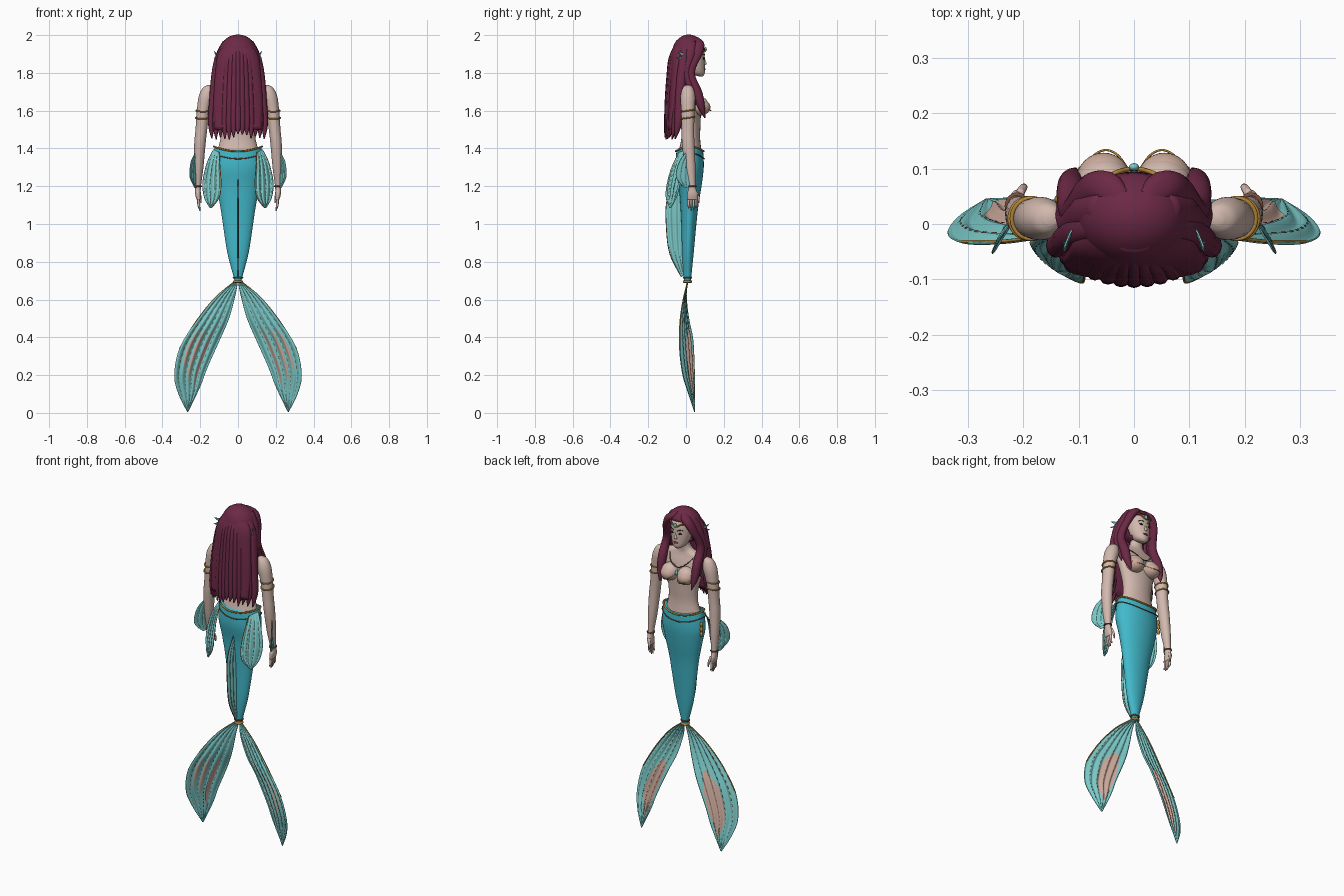
import bpy, bmesh, math, random
from mathutils import Vector

random.seed(4)
if "Cube" in bpy.data.objects:
    bpy.data.objects.remove(bpy.data.objects["Cube"], do_unlink=True)


def material(name, *rgb):
    m = bpy.data.materials.new(name)
    m.use_nodes = True
    m.diffuse_color = (*rgb, 1)
    m.node_tree.nodes["Principled BSDF"].inputs["Base Color"].default_value = (*rgb, 1)
    return m


HAIR = material("wine hair", .15, .022, .06)
SKIN = material("pale skin", .64, .48, .42)
PEACH = material("peach membrane", .6, .4, .33)
TAIL = material("turquoise tail", .055, .49, .6)
FIN = material("pale teal fin", .2, .6, .59)
GOLD = material("gold", .45, .24, .04)
BROWN = material("brown bead", .2, .08, .05)
DARK = material("dark eye", .02, .015, .02)
LIPS = material("plum lips", .2, .03, .05)


def sample(pts, t):
    """Smooth point at t in 0..1 on a path of vectors of any size."""
    n = len(pts) - 1
    i = min(int(t * n), n - 1)
    f = t * n - i
    p = [Vector(pts[min(max(k, 0), n)]) for k in (i - 1, i, i + 1, i + 2)]
    return (p[1] * 2 + (p[2] - p[0]) * f + (p[0] * 2 - p[1] * 5 + p[2] * 4 - p[3]) * f ** 2
            + (p[1] * 3 - p[0] - p[2] * 3 + p[3]) * f ** 3) / 2


def finish(name, bm, mat, paired=False, thick=0):
    bmesh.ops.recalc_face_normals(bm, faces=bm.faces)
    me = bpy.data.meshes.new(name)
    bm.to_mesh(me)
    bm.free()
    me.materials.append(mat)
    me.shade_smooth()
    return place(name, me, paired, thick)


def place(name, data, paired, thick=0):
    ob = bpy.data.objects.new(name, data)
    bpy.context.collection.objects.link(ob)
    if thick:
        s = ob.modifiers.new("thickness", "SOLIDIFY")
        s.thickness, s.offset = thick, 0
    if paired:
        ob.modifiers.new("other side", "MIRROR")
    return ob


def loft(name, rings, mat, paired=False, n=24, steps=5, dip=0):
    """Skin over level oval rings given as (x, y, z, rx, ry)."""
    bm = bmesh.new()
    rows = []
    total = (len(rings) - 1) * steps
    for k in range(total + 1):
        x, y, z, rx, ry = sample(rings, k / total)
        rx, ry = max(rx, .001), max(ry, .001)
        rows.append([bm.verts.new((x + rx * math.cos(a), y + ry * math.sin(a),
                                   z + dip * math.cos(a) ** 2 * max(0, 1 - k / steps)))
                     for a in (math.tau * j / n for j in range(n))])
    for r, s in zip(rows, rows[1:]):
        for j in range(n):
            bm.faces.new((r[j], r[(j + 1) % n], s[(j + 1) % n], s[j]))
    bm.faces.new(rows[0])
    bm.faces.new(rows[-1])
    return finish(name, bm, mat, paired)


def fin(name, a, b, mat, paired=True, axis=1, amp=.006, ribs=5, span=(0, 1, 0, 1),
        off=0, taper=False, dash=False, nu=30, nv=36):
    """Ribbed membrane between two edge paths, or a patch lying on it."""
    u0, u1, v0, v1 = span
    bm = bmesh.new()
    rows = []
    for j in range(nv + 1):
        s = j / nv
        v = v0 + (v1 - v0) * s
        p, q = sample(a, v), sample(b, v)
        half = (u1 - u0) / 2 * (math.sin(math.pi * s) ** .6 if taper and 0 < s < 1 else 0 if taper else 1)
        row = []
        for i in range(nu + 1):
            u = (u0 + u1) / 2 + half * (2 * i / nu - 1)
            co = p.lerp(q, u)
            co[axis] += amp * math.sin(u * math.tau * ribs) * math.sin(math.pi * v) + off
            row.append(bm.verts.new(co))
        rows.append(row)
    for j in range(nv):
        if dash and j % 4 > 1:
            continue
        for i in range(nu):
            bm.faces.new((rows[j][i], rows[j][i + 1], rows[j + 1][i + 1], rows[j + 1][i]))
    bmesh.ops.remove_doubles(bm, verts=bm.verts, dist=.0001)
    return finish(name, bm, mat, paired, 0 if off else .003)


def tube(name, pts, r, mat, paired=False, cyclic=False):
    cu = bpy.data.curves.new(name, "CURVE")
    cu.dimensions, cu.bevel_depth, cu.bevel_resolution = "3D", r, 2
    cu.use_fill_caps = True
    sp = cu.splines.new("POLY")
    path = pts if cyclic else [sample(pts, k / 24) for k in range(25)]
    sp.points.add(len(path) - 1)
    for point, co in zip(sp.points, path):
        point.co = (*co, 1)
    sp.use_cyclic_u = cyclic
    cu.materials.append(mat)
    return place(name, cu, paired)


def hoop(name, x, y, z, rx, ry, r, mat, paired=False, lift=0, tilt=0):
    pts = [(x + rx * math.cos(a), y + ry * math.sin(a),
            z + lift * math.cos(a) ** 2 + tilt * math.sin(a))
           for a in (math.tau * k / 48 for k in range(48))]
    return tube(name, pts, r, mat, paired, True)


def ball(name, loc, size, mat, paired=False, cut=None):
    bm = bmesh.new()
    bmesh.ops.create_uvsphere(bm, u_segments=32, v_segments=20, radius=1)
    for v in bm.verts:
        v.co = Vector(c * s + o for c, s, o in zip(v.co, size, loc))
    if cut:
        gone = [f for f in bm.faces if cut(f.calc_center_median())]
        bmesh.ops.delete(bm, geom=gone, context="FACES")
    return finish(name, bm, mat, paired, .006 if cut else 0)


# Body
loft("torso", [(0, .02, 1.36, .12, .066), (0, .025, 1.45, .093, .05), (0, .025, 1.53, .095, .052),
               (0, .022, 1.61, .115, .056), (0, .015, 1.68, .138, .05), (0, .012, 1.73, .13, .036),
               (0, .012, 1.755, .06, .033), (0, .018, 1.79, .035, .032), (0, .025, 1.85, .036, .034)], SKIN)
loft("head", [(0, .078, 1.782, .012, .012), (0, .062, 1.797, .036, .037), (0, .047, 1.83, .053, .053),
              (0, .035, 1.88, .063, .064), (0, .027, 1.93, .064, .065), (0, .02, 1.97, .042, .042)], SKIN)
ball("breasts", (.053, .07, 1.625), (.052, .05, .05), SKIN, True)
ball("shell_cups", (.055, .077, 1.618), (.05, .052, .043), PEACH, True)
loft("arms", [(.15, .01, 1.735, .012, .012), (.157, .01, 1.72, .03, .028), (.168, .01, 1.675, .04, .039),
              (.184, .01, 1.6, .034, .036), (.194, .01, 1.5, .031, .033), (.202, .012, 1.42, .03, .033),
              (.208, .022, 1.3, .025, .028), (.212, .032, 1.2, .016, .019), (.212, .034, 1.16, .015, .028),
              (.208, .033, 1.13, .012, .027)], SKIN, True)
for k in range(4):
    y = .014 + k * .013
    tip = 1.065 + .012 * abs(k - 1.4)
    loft(f"fingers_{k + 1}", [(.209, y, 1.145, .007, .007), (.208, y, 1.1, .007, .006),
                              (.201, y, tip, .003, .003)], SKIN, True, 10)
loft("thumbs", [(.207, .055, 1.17, .008, .008), (.2, .066, 1.14, .007, .007),
                (.196, .067, 1.11, .003, .003)], SKIN, True, 10)

# Face
loft("nose", [(0, .092, 1.838, .004, .003), (0, .098, 1.848, .009, .011), (0, .094, 1.865, .006, .009),
              (0, .092, 1.89, .004, .006)], SKIN, n=12)
ball("eyes", (.026, .093, 1.876), (.012, .005, .006), DARK, True)
tube("brows", [(.012, .1, 1.893), (.026, .096, 1.899), (.042, .084, 1.894)], .002, DARK, True)
ball("lips", (0, .098, 1.82), (.015, .006, .006), LIPS)

# Hair
ball("hair_cap", (0, .015, 1.9), (.1, .087, .1), HAIR,
     cut=lambda c: c.y > .04 and c.z < 1.955 - .5 * abs(c.x))
loft("hair_back", [(0, 0, 1.975, .05, .05), (0, -.03, 1.9, .105, .05), (0, -.05, 1.8, .12, .038),
                   (0, -.065, 1.65, .13, .032), (0, -.08, 1.5, .125, .022)], HAIR)
for k in range(13):
    t = k / 6 - 1
    x, bow = .133 * t, .055 * t * t
    end = 1.445 + random.uniform(0, .035)
    loft(f"hair_strand_{k + 1}",
         [(x * .15, -.005, 1.985, .006, .01), (x * .5, -.035 + bow * .6, 1.95, .015, .022),
          (x * .78, -.066 + bow, 1.88, .019, .026), (x * .92, -.078 + bow, 1.78, .02, .026),
          (x, -.09 + bow, 1.65, .02, .023), (x * 1.06, -.096 + bow, 1.53, .018, .02),
          (x * 1.04, -.112 + bow, end, .003, .003)], HAIR, n=12)
loft("front_locks", [(.022, .045, 1.988, .014, .02), (.052, .066, 1.957, .03, .03),
                     (.086, .052, 1.9, .022, .035), (.112, .022, 1.8, .022, .025),
                     (.115, .058, 1.7, .025, .028), (.113, .08, 1.62, .02, .02),
                     (.105, .1, 1.56, .002, .002)], HAIR, True, 16)
loft("side_locks", [(.06, .03, 1.97, .02, .025), (.096, .02, 1.9, .02, .03), (.118, 0, 1.8, .02, .022),
                    (.125, .03, 1.7, .017, .02), (.13, .05, 1.63, .002, .002)], HAIR, True, 12)

# Ear fins
for k, (y, z) in enumerate([(-.045, 1.915), (-.05, 1.88), (-.035, 1.845)]):
    fin(f"ear_fins_{k + 1}", [(.095, .01, 1.885), (.112, -.01, (z + 1.89) / 2), (.127, y, z)],
        [(.095, .01, 1.86), (.112, -.015, (z + 1.85) / 2), (.127, y, z)], FIN, axis=0, amp=.001, nu=4, nv=10)

# Tail
loft("tail", [(0, .02, 1.385, .124, .071), (0, .02, 1.3, .135, .074), (0, .022, 1.2, .116, .06),
              (0, .018, 1.1, .095, .048), (0, .015, 1, .08, .04), (0, .01, .85, .057, .031),
              (0, .008, .73, .026, .021), (0, .008, .69, .016, .015)], TAIL, n=36, dip=.025)
FLUKE_IN = [(.002, .01, .69), (.015, 0, .62), (.048, .012, .5), (.095, .034, .39),
            (.162, .042, .24), (.2, .045, .14), (.262, .045, .01)]
FLUKE_OUT = [(.012, .01, .7), (.12, -.012, .61), (.225, -.03, .48), (.31, -.032, .34),
             (.337, -.015, .2), (.315, .015, .1), (.268, .045, .005)]
fluke = lambda name, mat, **kw: fin(name, FLUKE_IN, FLUKE_OUT, mat, **kw)
fluke("tail_flukes", FIN)
fluke("fluke_membranes", PEACH, span=(.08, .62, .4, .9), off=.004, taper=True)
for k, u in enumerate((.3, .55, .75)):
    fluke(f"fluke_streaks_{k + 1}", PEACH, span=(u - .05, u + .05, .38, .85 - .1 * k),
          off=-.004, taper=True, nu=6)
for k, u in enumerate((.2, .42, .64, .86)):
    for side in (-.005, .005):
        fluke(f"fluke_beads_{k + 1}", BROWN, span=(u, u + .018, .12, .88), off=side, dash=True, nu=1, nv=80)
tube("fluke_trim", FLUKE_OUT[:4], .003, GOLD, True)

# Hip, forearm and back fins
HIP_IN = [(.1, -.035, 1.38), (.095, -.075, 1.3), (.09, -.1, 1.21), (.1, -.105, 1.14), (.14, -.085, 1.085)]
HIP_OUT = [(.13, .01, 1.395), (.165, -.015, 1.32), (.187, -.03, 1.22), (.178, -.05, 1.14), (.148, -.08, 1.085)]
fin("hip_fins", HIP_IN, HIP_OUT, FIN, ribs=4, amp=.005)
for k, u in enumerate((.25, .6, .9)):
    fin(f"hip_fin_beads_{k + 1}", HIP_IN, HIP_OUT, BROWN, ribs=4, amp=.005,
        span=(u, u + .03, .1, .9), off=-.004, dash=True, nu=1, nv=48)
tube("hip_fin_trim", HIP_IN, .002, GOLD, True)
fin("forearm_fins", [(.215, .02, 1.37), (.218, .015, 1.3), (.22, .02, 1.22), (.222, .015, 1.19)],
    [(.222, .005, 1.385), (.25, -.035, 1.33), (.256, -.052, 1.25), (.228, -.01, 1.19)], FIN, ribs=3, amp=.004)
BACK_IN = [(0, -.03, 1.22), (0, -.022, 1.1), (0, -.018, .95), (0, -.015, .83), (0, -.01, .73)]
BACK_OUT = [(0, -.04, 1.24), (0, -.1, 1.13), (0, -.104, .98), (0, -.085, .84), (0, -.025, .72)]
fin("back_fin", BACK_IN, BACK_OUT, FIN, False, axis=0, amp=.004, ribs=3)
tube("back_fin_trim", BACK_OUT, .002, BROWN)

# Jewellery
hoop("belt", 0, .02, 1.385, .127, .074, .005, GOLD, lift=.025)
hoop("belt_chain", 0, .021, 1.345, .134, .076, .003, BROWN, lift=.03)
hoop("tail_ring", 0, .008, .695, .019, .018, .007, GOLD)
hoop("tail_beads", 0, .008, .715, .024, .021, .004, BROWN)
for k, z in enumerate((1.6, 1.562)):
    hoop(f"arm_bands_{k + 1}", .186 + .004 * k, .01, z, .035, .037, .004, GOLD, True, tilt=.005)
hoop("bracelets", .212, .032, 1.2, .018, .021, .004, BROWN, True)
for k in range(3):
    ball(f"hip_charm_{k + 1}", (-.135, .045, 1.34 - k * .03), (.009, .009, .015), GOLD)
tube("necklace", [(-.085, .03, 1.735), (-.05, .075, 1.69), (0, .083, 1.665), (.05, .075, 1.69), (.085, .03, 1.735)],
     .0025, BROWN)
tube("cup_chains", [(.002, .085, 1.63), (.03, .125, 1.605), (.06, .132, 1.6), (.1, .1, 1.615)], .002, GOLD, True)
ball("pendant", (0, .09, 1.635), (.008, .008, .016), FIN)
tube("tiara", [(-.065, .068, 1.945), (-.035, .092, 1.935), (0, .1, 1.915), (.035, .092, 1.935), (.065, .068, 1.945)],
     .004, GOLD)
ball("tiara_gem", (0, .103, 1.925), (.009, .007, .012), FIN)
